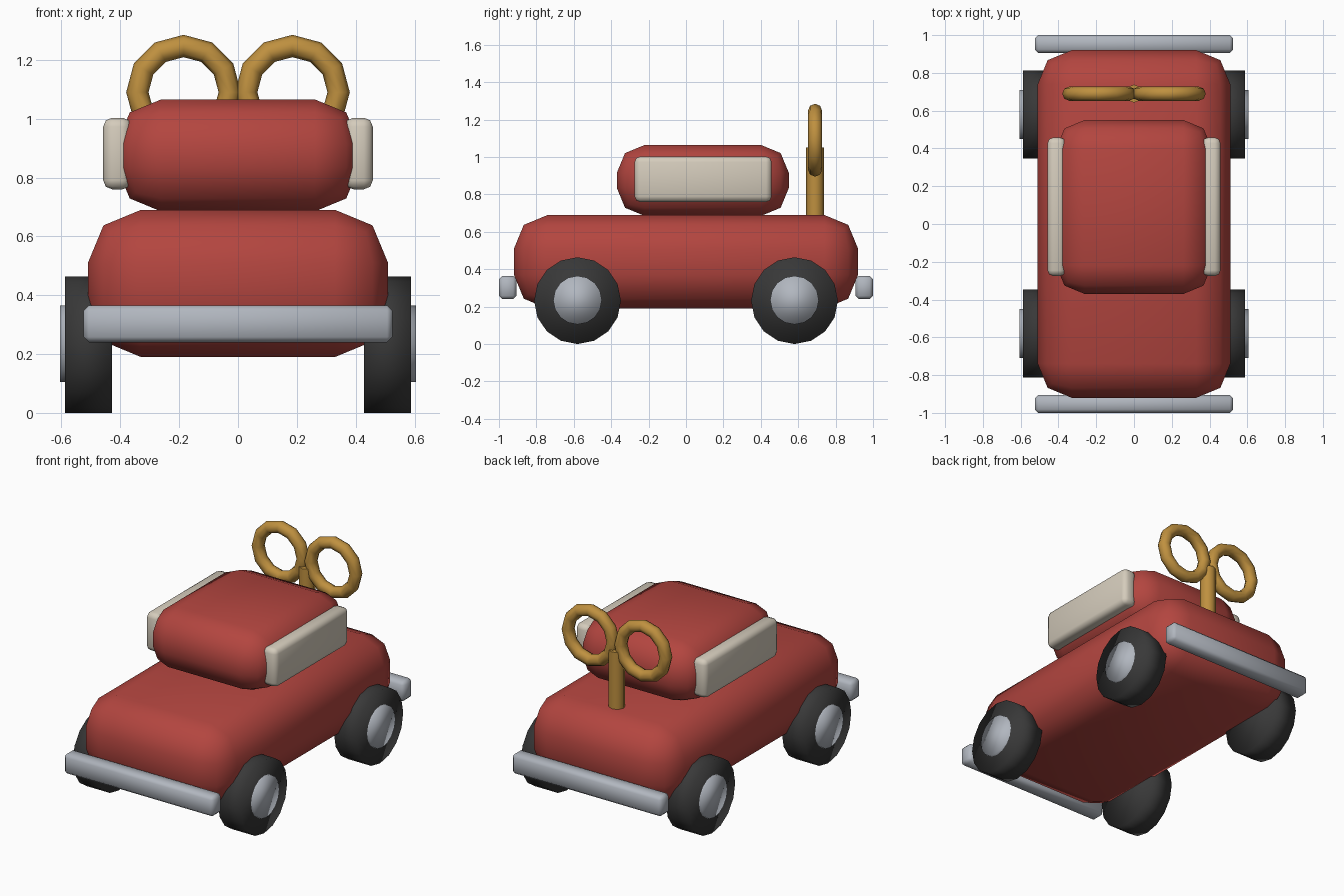
import bpy
from math import pi, radians

default = bpy.data.objects.get("Cube")
if default:
    bpy.data.objects.remove(default, do_unlink=True)


def material(name, rgb):
    m = bpy.data.materials.new(name)
    m.use_nodes = True
    color = (*rgb, 1)
    m.diffuse_color = color
    m.node_tree.nodes["Principled BSDF"].inputs["Base Color"].default_value = color
    return m


red = material("red paint", (0.45, 0.06, 0.05))
cream = material("cream glass", (0.66, 0.60, 0.50))
silver = material("silver", (0.44, 0.47, 0.52))
black = material("black rubber", (0.04, 0.04, 0.04))
brass = material("brass", (0.52, 0.28, 0.05))


def finish(name, mat, angle=pi):
    obj = bpy.context.object
    obj.name = name
    obj.data.materials.append(mat)
    bpy.ops.object.shade_smooth_by_angle(angle=angle)
    return obj


def rounded_box(name, mat, low, high, width, segments):
    bpy.ops.mesh.primitive_cube_add(size=1, location=[(a + b) / 2 for a, b in zip(low, high)])
    obj = bpy.context.object
    obj.scale = [b - a for a, b in zip(low, high)]
    bpy.ops.object.transform_apply(location=False, rotation=False, scale=True)
    bevel = obj.modifiers.new("rounding", "BEVEL")
    bevel.width = width
    bevel.segments = segments
    bpy.ops.object.modifier_apply(modifier=bevel.name)
    return finish(name, mat)


def cylinder(name, mat, sides, radius, depth, location, rotation=(0, 0, 0), angle=pi):
    bpy.ops.mesh.primitive_cylinder_add(vertices=sides, radius=radius, depth=depth,
                                        location=location, rotation=rotation)
    return finish(name, mat, angle)


# Body and cabin
rounded_box("body", red, (-0.51, -0.92, 0.19), (0.51, 0.92, 0.69), 0.18, 2)
rounded_box("cabin", red, (-0.412, -0.37, 0.685), (0.412, 0.55, 1.065), 0.15, 2)

# Bumpers
for end, y in (("front", -0.953), ("back", 0.953)):
    rounded_box(end + "_bumper", silver, (-0.525, y - 0.047, 0.24),
                (0.525, y + 0.047, 0.365), 0.018, 1)

for side, s in (("left", 1), ("right", -1)):
    # Side window
    x = s * 0.41
    rounded_box(side + "_window", cream, (x - 0.048, -0.275, 0.76),
                (x + 0.048, 0.458, 1.003), 0.03, 2)
    # Wheels with hubcaps
    for end, y in (("front", -0.58), ("back", 0.58)):
        turn = (0, pi / 2, 0)
        cylinder(f"{end}_{side}_tyre", black, 16, 0.232, 0.16,
                 (s * 0.508, y, 0.232), turn)
        cylinder(f"{end}_{side}_hubcap", silver, 16, 0.13, 0.1,
                 (s * 0.555, y, 0.235), turn)
    # Key loop
    bpy.ops.mesh.primitive_torus_add(location=(s * 0.185, 0.69, 1.09), rotation=(pi / 2, 0, 0),
                                     major_segments=12, minor_segments=8,
                                     major_radius=0.157, minor_radius=0.038)
    finish(side + "_key_loop", brass)

# Key shaft
cylinder("key_shaft", brass, 8, 0.048, 0.43, (0, 0.69, 0.835), angle=radians(50))
